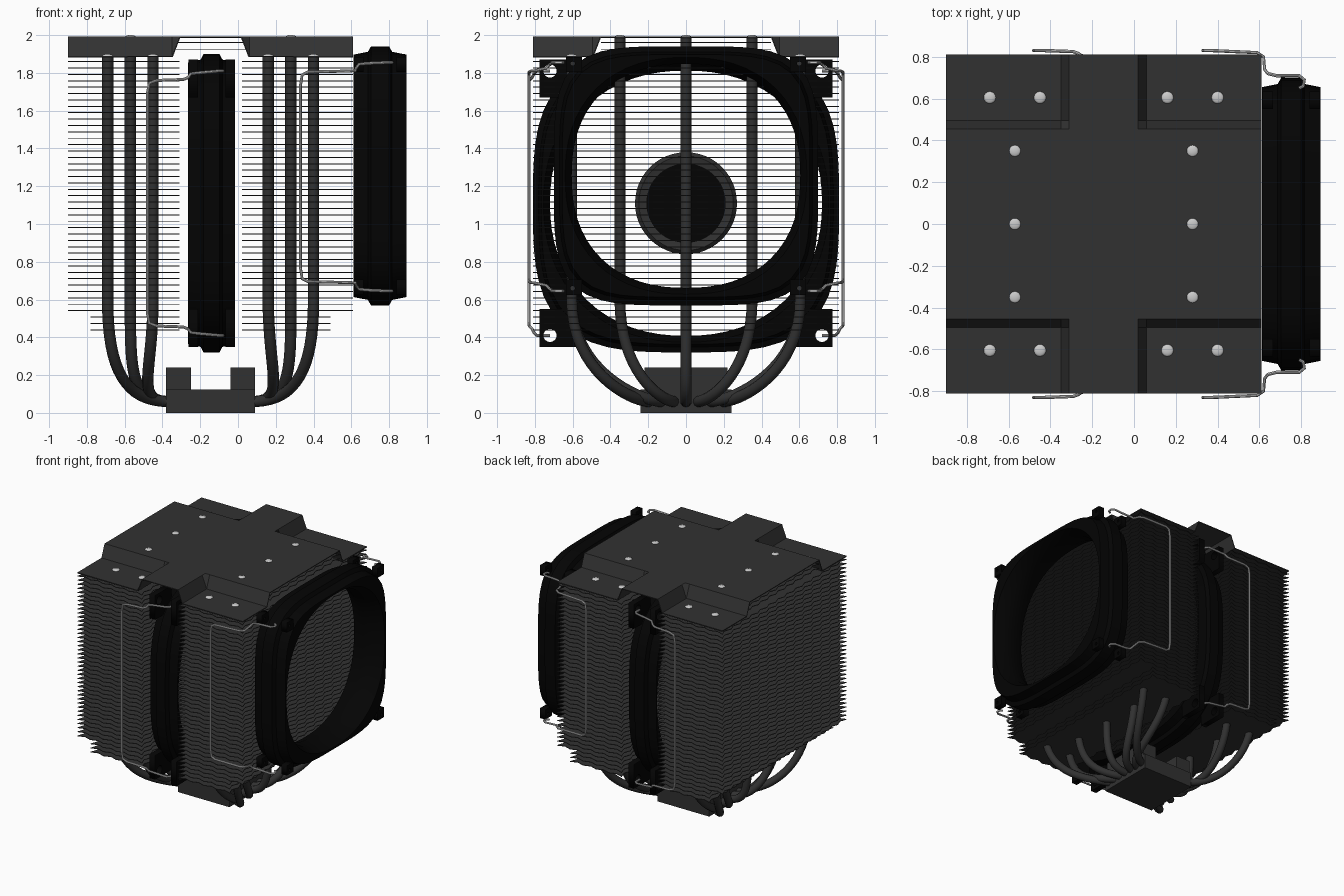
import bpy, bmesh, math
from mathutils import Matrix, Vector

if "Cube" in bpy.data.objects:
    bpy.data.objects.remove(bpy.data.objects["Cube"])

CX = -0.145  # symmetry plane of the two towers


def mat(name, c):
    m = bpy.data.materials.new(name)
    m.diffuse_color = (c, c, c, 1)
    m.use_nodes = True
    m.node_tree.nodes["Principled BSDF"].inputs["Base Color"].default_value = m.diffuse_color
    return m


GREY, BLACK, SILVER = mat("dark_grey", 0.031), mat("black", 0.0012), mat("silver", 0.7)


def finish(name, mesh, material, smooth=False):
    ob = bpy.data.objects.new(name, mesh)
    bpy.context.collection.objects.link(ob)
    mesh.materials.clear()
    mesh.materials.append(material)
    if smooth:
        bpy.ops.object.select_all(action='DESELECT')
        ob.select_set(True)
        bpy.context.view_layer.objects.active = ob
        bpy.ops.object.shade_smooth_by_angle(angle=math.radians(40))
    return ob


def from_bm(name, bm, material, smooth=False):
    bmesh.ops.recalc_face_normals(bm, faces=bm.faces)
    me = bpy.data.meshes.new(name)
    bm.to_mesh(me)
    bm.free()
    return finish(name, me, material, smooth)


def add_box(bm, x0, x1, y0, y1, z0, z1):
    m = Matrix.Translation(((x0 + x1) / 2, (y0 + y1) / 2, (z0 + z1) / 2))
    bmesh.ops.create_cube(bm, size=1, matrix=m @ Matrix.Diagonal((x1 - x0, y1 - y0, z1 - z0, 1)))


def add_fin(bm, x0, x1, y0, y1, z, depth=0.02):
    # thin plate with a sawtooth edge all round
    nx, ny = 2 * round((x1 - x0) / 0.115), 2 * round((y1 - y0) / 0.115)
    pts = [(x0 + (x1 - x0) * i / nx, y0 + depth * (i % 2)) for i in range(nx)]
    pts += [(x1 - depth * (i % 2), y0 + (y1 - y0) * i / ny) for i in range(ny)]
    pts += [(x1 - (x1 - x0) * i / nx, y1 - depth * (i % 2)) for i in range(nx)]
    pts += [(x0 + depth * (i % 2), y1 - (y1 - y0) * i / ny) for i in range(ny)]
    lo, hi = ([bm.verts.new((x, y, z + d)) for x, y in pts] for d in (-0.0025, 0.0025))
    bm.faces.new(lo[::-1])
    bm.faces.new(hi)
    for i in range(len(pts)):
        j = (i + 1) % len(pts)
        bm.faces.new((lo[i], lo[j], hi[j], hi[i]))


def curve_mesh(name, cu, material, matrix=None, smooth=True):
    tmp = bpy.data.objects.new("tmp", cu)
    bpy.context.collection.objects.link(tmp)
    dg = bpy.context.evaluated_depsgraph_get()
    me = bpy.data.meshes.new_from_object(tmp.evaluated_get(dg))
    bpy.data.objects.remove(tmp)
    if matrix:
        me.transform(matrix)
    return finish(name, me, material, smooth)


def add_spline(cu, pts, cyclic=False):
    s = cu.splines.new('POLY')
    s.points.add(len(pts) - 1)
    for p, q in zip(s.points, pts):
        p.co = (*q, 1)
    s.use_cyclic_u = cyclic


def tube(name, pts, r, material, res=3):
    cu = bpy.data.curves.new(name, 'CURVE')
    cu.dimensions = '3D'
    cu.bevel_depth, cu.bevel_resolution, cu.use_fill_caps = r, res, True
    add_spline(cu, pts)
    return curve_mesh(name, cu, material)


# fin stacks
for name, xa, xb, xc, xd in (("left_fins", -0.9, -0.31, -0.78, -0.31),
                             ("right_fins", 0.02, 0.61, 0.02, 0.49)):
    bm = bmesh.new()
    for i in range(43):
        a, b = (xc, xd) if i < 3 else (xa, xb)
        add_fin(bm, a, b, -0.81, 0.81, 0.44 + i * 0.0338)
    from_bm(name, bm, GREY)

# fins under the raised part of the cover
bm = bmesh.new()
for z in (1.925, 1.96):
    add_fin(bm, -0.9, 0.61, -0.45, 0.45, z)
from_bm("upper_fins", bm, GREY)

# top cover: raised cross with four sunken corners
bm = bmesh.new()
xs = [-0.9, -0.35, -0.31, 0.02, 0.06, 0.61]
ys = [-0.81, -0.495, -0.455, 0.455, 0.495, 0.81]
grid = [[bm.verts.new((x, y, 1.89 if (x < -0.33 or x > 0.05) and abs(y) > 0.48 else 1.993))
         for y in ys] for x in xs]
for i in range(5):
    for j in range(5):
        bm.faces.new((grid[i][j], grid[i + 1][j], grid[i + 1][j + 1], grid[i][j + 1]))
cover = from_bm("top_cover", bm, GREY)
sol = cover.modifiers.new("thickness", 'SOLIDIFY')
sol.thickness, sol.offset = 0.008, -1

# heat pipes: seven U shapes through the base, with rivets on their tips
# (tip x, tip y, y in base)
pipes = [(-0.57, 0, 0)]
for s in (-1, 1):
    pipes += [(-0.57, s * 0.35, s * 0.067), (-0.45, s * 0.605, s * 0.134), (-0.69, s * 0.605, s * 0.2)]
rivets = bmesh.new()
for k, (xt, yt, yb) in enumerate(pipes):
    top = 1.89 if abs(yt) > 0.5 else 1.99
    P = [Vector(p) for p in ((-0.38, yb, 0.06), (-0.57 + 0.2 * (xt + 0.57), yb + 0.25 * (yt - yb), 0.07),
                             (xt, yt, 0.22), (xt, yt, 0.6))]
    half = [Vector((xt, yt, top - 0.005))]
    for i in range(16, -1, -1):
        t = i / 16
        u = 1 - t
        half.append(P[0] * u**3 + P[1] * 3 * u * u * t + P[2] * 3 * u * t * t + P[3] * t**3)
    other = [Vector((2 * CX - p.x, p.y, p.z)) for p in reversed(half)]
    tube(f"heat_pipe_{k + 1}", half + other, 0.03, GREY)
    for x in (xt, 2 * CX - xt):
        m = Matrix.Translation((x, yt, top)) @ Matrix.Diagonal((1, 1, 0.35, 1))
        bmesh.ops.create_uvsphere(rivets, u_segments=16, v_segments=8, radius=0.029, matrix=m)
from_bm("rivets", rivets, SILVER, True)

# base block with two raised rails
bm = bmesh.new()
add_box(bm, -0.38, 0.09, -0.24, 0.24, 0, 0.125)
add_box(bm, -0.38, -0.25, -0.22, 0.22, 0.12, 0.24)
add_box(bm, -0.04, 0.09, -0.22, 0.22, 0.12, 0.24)
from_bm("base_block", bm, GREY)


def ring_point(a, r, n):
    c, s = math.cos(a), math.sin(a)
    f = (abs(c)**n + abs(s)**n) ** (-1 / n)
    return r * c * f, r * s * f


def fan_frame(name, x0, x1, zc, ro, ri, n_out, n_in, zs, tab, hole):
    # profile (depth fraction, radius, roundness) swept round a rounded-square path
    prof = [(0, ro - 0.045, n_out), (0.27, ro - 0.03, n_out), (0.33, ro, n_out), (0.67, ro, n_out),
            (0.73, ro - 0.03, n_out), (1, ro - 0.045, n_out),
            (1, ri + 0.035, n_in), (0.7, ri, n_in), (0.3, ri, n_in), (0, ri + 0.035, n_in)]
    bm = bmesh.new()
    N, M = 64, len(prof)
    loops = []
    for k in range(N):
        loop = []
        for d, r, n in prof:
            y, z = ring_point(2 * math.pi * k / N, r, n)
            loop.append(bm.verts.new((x0 + d * (x1 - x0), y, zc + z * zs)))
        loops.append(loop)
    for k in range(N):
        A, B = loops[k], loops[(k + 1) % N]
        for i in range(M):
            bm.faces.new((A[i], A[(i + 1) % M], B[(i + 1) % M], B[i]))
    from_bm(name, bm, BLACK, True)
    # drilled corner tabs on both faces
    cu = bpy.data.curves.new(name + "_tabs", 'CURVE')
    cu.dimensions, cu.fill_mode, cu.extrude = '2D', 'BOTH', 0.025
    iy, oy, oz = tab
    for sy in (-1, 1):
        for sz in (-1, 1):
            add_spline(cu, [(sy * y, sz * z, 0) for y, z in
                            ((iy, iy), (oy, iy), (oy, oz), (iy, oz))], True)
            add_spline(cu, [(sy * hole[0] + hole[2] * math.cos(i * math.pi / 8),
                             sz * hole[1] + hole[2] * math.sin(i * math.pi / 8), 0)
                            for i in range(16)], True)
    for label, x in (("inner", x0 + 0.027), ("outer", x1 - 0.027)):
        m = Matrix(((0, 0, 1, x), (1, 0, 0, 0), (0, 1, 0, zc), (0, 0, 0, 1)))
        curve_mesh(f"{name}_{label}_tabs", cu, BLACK, m, False)


fan_frame("middle_fan_frame", -0.265, -0.015, 1.11, 0.81, 0.72, 3.3, 2.2, 0.975,
          (0.56, 0.775, 0.76), (0.72, 0.70, 0.035))
fan_frame("outer_fan_frame", 0.612, 0.892, 1.255, 0.70, 0.605, 4.2, 2.3, 0.98,
          (0.55, 0.635, 0.63), (0.60, 0.595, 0.012))


# hub of the middle fan
def hub(name, prof, material):
    bm = bmesh.new()
    rows = [[bm.verts.new((x, r * math.cos(math.pi * i / 24), 1.11 + r * math.sin(math.pi * i / 24)))
             for i in range(48)] for x, r in prof]
    for A, B in zip(rows, rows[1:]):
        for i in range(48):
            j = (i + 1) % 48
            bm.faces.new((A[i], A[j], B[j], B[i]))
    bm.faces.new(rows[0])
    bm.faces.new(rows[-1])
    from_bm(name, bm, material, True)


hub("middle_fan_hub", ((-0.2, 0.21), (-0.21, 0.25), (-0.19, 0.27), (-0.07, 0.27),
                       (-0.05, 0.25), (-0.06, 0.21)), GREY)
hub("middle_fan_hub_cap", ((-0.205, 0.21), (-0.055, 0.21)), BLACK)


# wire clips: half paths (x, y, height above fan centre), mirrored in z and y
def clip(name, zc, half):
    for side, s in (("front", -1), ("back", 1)):
        pts = [(x, s * y, zc + h) for x, y, h in half]
        pts += [(x, s * y, zc - h) for x, y, h in reversed(half)]
        tube(f"{name}_{side}", pts, 0.008, SILVER, 2)


clip("outer_fan_clip", 1.25, [(0.79, 0.65, 0.605), (0.81, 0.66, 0.605), (0.815, 0.69, 0.605), (0.79, 0.71, 0.605),
                              (0.68, 0.71, 0.60), (0.64, 0.72, 0.595), (0.625, 0.74, 0.575),
                              (0.62, 0.80, 0.562), (0.59, 0.82, 0.56), (0.37, 0.83, 0.555),
                              (0.34, 0.83, 0.54), (0.33, 0.83, 0.48)])
clip("middle_fan_clip", 1.11, [(-0.08, 0.72, 0.70), (-0.08, 0.77, 0.70), (-0.10, 0.79, 0.70),
                               (-0.21, 0.80, 0.69), (-0.25, 0.805, 0.685), (-0.265, 0.815, 0.665),
                               (-0.29, 0.825, 0.655), (-0.43, 0.83, 0.65), (-0.47, 0.83, 0.635),
                               (-0.48, 0.83, 0.58)])
